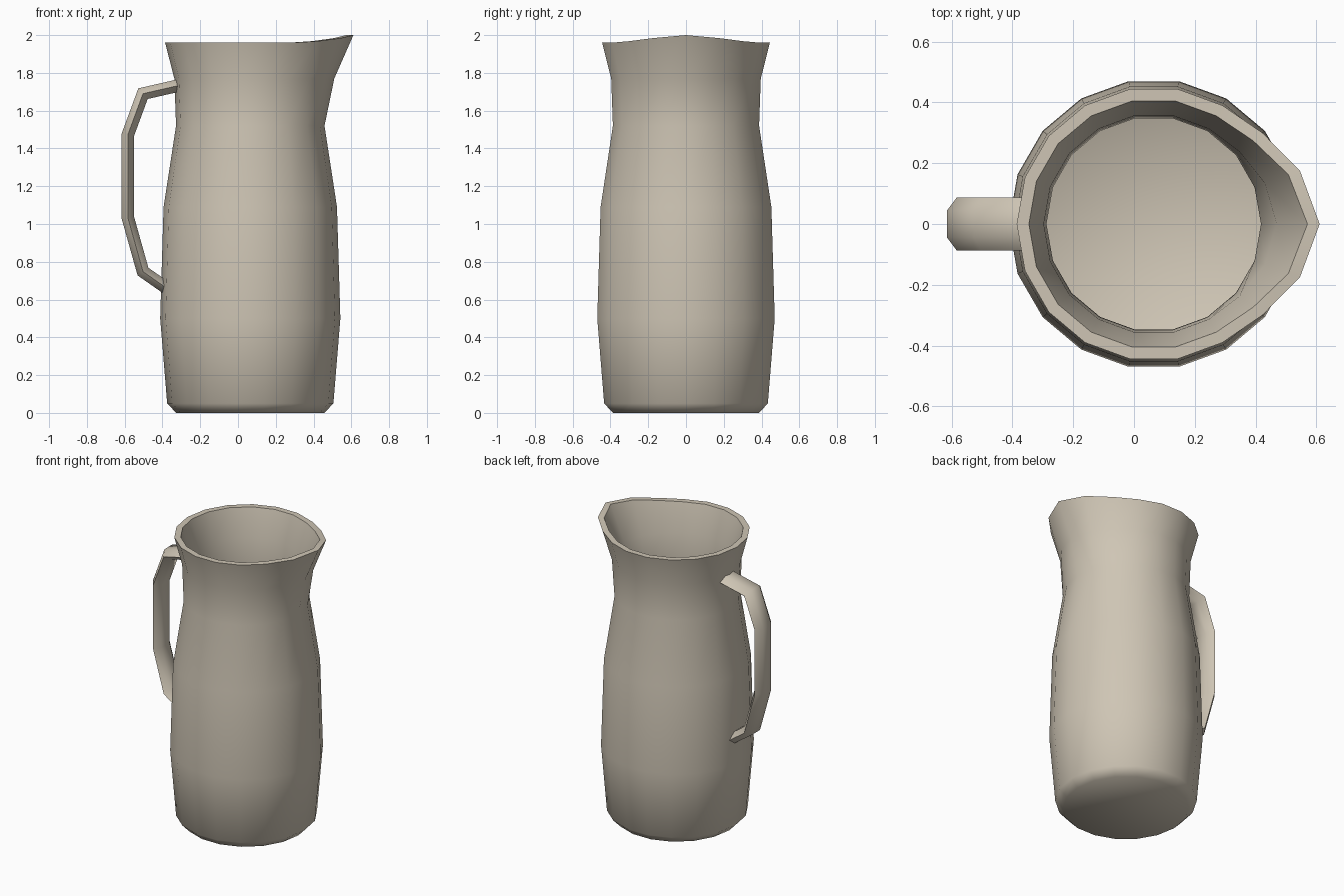
import bpy, bmesh, math
from mathutils import Vector

if "Cube" in bpy.data.objects:
    bpy.data.objects.remove(bpy.data.objects["Cube"])

SIDES, CX, WALL = 18, 0.065, 0.04

clay = bpy.data.materials.new("warm grey clay")
clay.diffuse_color = (0.62, 0.56, 0.46, 1)
clay.use_nodes = True
clay.node_tree.nodes["Principled BSDF"].inputs["Base Color"].default_value = clay.diffuse_color


def finish(bm, name):
    bmesh.ops.recalc_face_normals(bm, faces=bm.faces)
    me = bpy.data.meshes.new(name)
    bm.to_mesh(me)
    bm.free()
    me.materials.append(clay)
    ob = bpy.data.objects.new(name, me)
    bpy.context.collection.objects.link(ob)
    bpy.ops.object.select_all(action='DESELECT')
    ob.select_set(True)
    bpy.context.view_layer.objects.active = ob
    bpy.ops.object.shade_smooth_by_angle(angle=math.radians(60))


def loft(bm, rings):
    """Skin successive vertex rings and cap both ends."""
    loops = [[bm.verts.new(p) for p in r] for r in rings]
    n = len(loops[0])
    for a, b in zip(loops, loops[1:]):
        for i in range(n):
            j = (i + 1) % n
            bm.faces.new((a[i], a[j], b[j], b[i]))
    bm.faces.new(loops[0][::-1])
    bm.faces.new(loops[-1])


# spout: outward push (x, y) and lift by steps away from the +x direction
SPOUT = {0: (0.095, 0, 0.04), 1: (0.057, 0.022, 0.024), 2: (0.012, 0.01, 0.008)}


def body_ring(r, z, pull):
    pts = []
    for i in range(SIDES):
        a = 2 * math.pi * i / SIDES
        dx, dy, dz = SPOUT.get(min(i, SIDES - i), (0, 0, 0))
        side = 1 if i < SIDES / 2 else -1
        pts.append((CX + r * math.cos(a) + dx * pull,
                    r * math.sin(a) + side * dy * pull,
                    z + (dz if pull == 1 else 0)))
    return pts


# body: outer wall up, then inner wall down to the floor
profile = [(0.392, 0, 0), (0.44, 0.05, 0), (0.477, 0.5, 0), (0.459, 1.09, 0),
           (0.393, 1.52, 0), (0.402, 1.77, 0.45), (0.451, 1.96, 1)]
inner = [(r - WALL, z, p) for r, z, p in profile[:0:-1]] + [(0.352, 0.04, 0)]
inner[-2] = (0.395, 0.07, 0)
bm = bmesh.new()
loft(bm, [body_ring(*p) for p in profile + inner])
finish(bm, "jug_body")

# handle: flattened hexagon swept along a mitred path
path = [Vector((x, 0, z)) for x, z in
        [(-0.315, 1.733), (-0.503, 1.69), (-0.583, 1.473),
         (-0.583, 1.033), (-0.503, 0.748), (-0.38, 0.662)]]
rings = []
for k, p in enumerate(path):
    t_in = (p - path[max(k - 1, 0)]).normalized()
    t_out = (path[min(k + 1, len(path) - 1)] - p).normalized()
    t = (t_in + t_out).normalized()
    normal = Vector((t.z, 0, -t.x))
    miter = 1 / max(t.dot(t_out), t.dot(t_in))
    rings.append([p + normal * (0.033 * miter * math.sin(a) / math.sin(math.pi / 3))
                  + Vector((0, 0.0875 * math.cos(a), 0))
                  for a in (math.pi * i / 3 for i in range(6))])
bm = bmesh.new()
loft(bm, rings)
finish(bm, "jug_handle")
